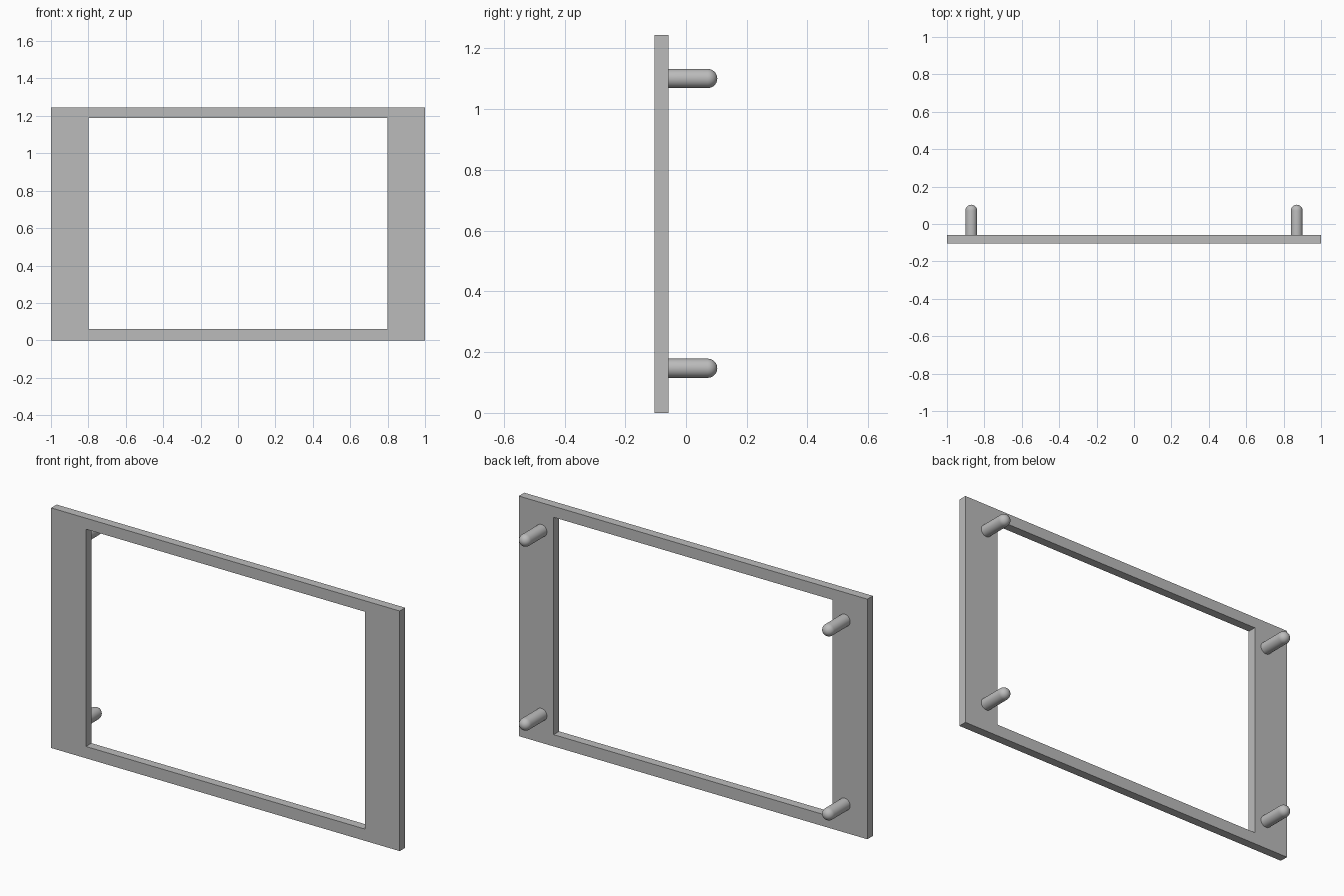
import bpy, bmesh
from math import cos, sin, pi
from mathutils import Vector, Matrix

cube = bpy.data.objects.get("Cube")
if cube:
    bpy.data.objects.remove(cube, do_unlink=True)

GREY = (0.5, 0.5, 0.5, 1)
FRONT, BACK, TIP = -0.103, -0.058, 0.103
HEIGHT = 1.245
PEG_R = 0.0315

grey = bpy.data.materials.new("plain grey")
grey.use_nodes = True
grey.diffuse_color = GREY
grey.node_tree.nodes["Principled BSDF"].inputs["Base Color"].default_value = GREY


def finish(bm, name):
    bmesh.ops.recalc_face_normals(bm, faces=bm.faces[:])
    mesh = bpy.data.meshes.new(name)
    bm.to_mesh(mesh)
    bm.free()
    mesh.materials.append(grey)
    obj = bpy.data.objects.new(name, mesh)
    bpy.context.collection.objects.link(obj)
    return obj


def rectangle(bm, x, low, high):
    corners = ((-x, low), (x, low), (x, high), (-x, high))
    return [bm.verts.new((px, FRONT, pz)) for px, pz in corners]


# Flat frame with a wide opening, extruded to its thickness
bm = bmesh.new()
outer = rectangle(bm, 1, 0, HEIGHT)
inner = rectangle(bm, 0.8, 0.061, 1.188)
for i in range(4):
    j = (i + 1) % 4
    bm.faces.new((outer[i], outer[j], inner[j], inner[i]))
result = bmesh.ops.extrude_face_region(bm, geom=bm.faces[:], use_keep_orig=True)
moved = [g for g in result["geom"] if isinstance(g, bmesh.types.BMVert)]
bmesh.ops.translate(bm, verts=moved, vec=(0, BACK - FRONT, 0))
finish(bm, "frame")


# Round-ended mounting peg, a profile spun about the y axis
def peg(name, x, z):
    bm = bmesh.new()
    profile = [(0, BACK), (PEG_R, BACK)]
    for i in range(9):
        a = pi / 2 * i / 8
        profile.append((PEG_R * cos(a), TIP - PEG_R + PEG_R * sin(a)))
    verts = [bm.verts.new((r, y, 0)) for r, y in profile]
    edges = [bm.edges.new(pair) for pair in zip(verts, verts[1:])]
    bmesh.ops.spin(bm, geom=verts + edges, cent=(0, 0, 0), axis=(0, 1, 0),
                   angle=2 * pi, steps=32)
    bmesh.ops.remove_doubles(bm, verts=bm.verts[:], dist=0.0001)
    bmesh.ops.translate(bm, verts=bm.verts[:], vec=(x, 0, z))
    obj = finish(bm, name)
    bpy.ops.object.select_all(action="DESELECT")
    obj.select_set(True)
    bpy.context.view_layer.objects.active = obj
    bpy.ops.object.shade_smooth_by_angle()


for side, x in (("left", 0.87), ("right", -0.87)):
    for level, z in (("lower", 0.147), ("upper", 1.101)):
        peg(f"{level}_{side}_peg", x, z)
